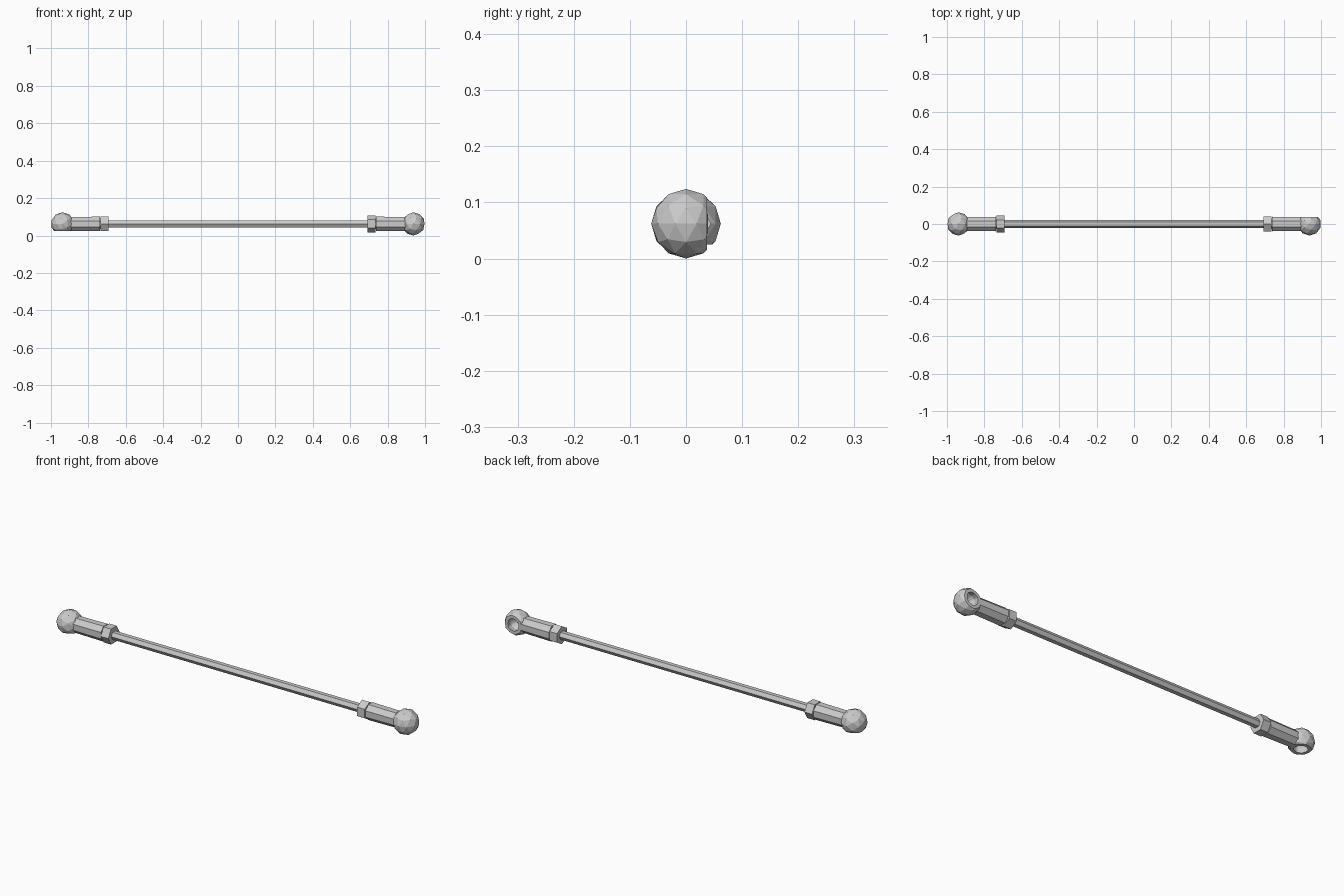
import bpy, bmesh
from math import pi
from mathutils import Matrix

if "Cube" in bpy.data.objects:
    bpy.data.objects.remove(bpy.data.objects["Cube"])

R = 0.062            # ball radius, also height of the axis
CUT = 0.037          # distance of the flat socket face from the ball centre
CENTRE = Matrix.Translation((0, 0, R))
RIGHT = CENTRE
LEFT = CENTRE @ Matrix.Rotation(pi / 2, 4, 'X') @ Matrix.Rotation(pi, 4, 'Z')


def finish(bm, name, mat):
    bmesh.ops.recalc_face_normals(bm, faces=bm.faces[:])
    me = bpy.data.meshes.new(name)
    bm.to_mesh(me)
    bm.free()
    ob = bpy.data.objects.new(name, me)
    bpy.context.collection.objects.link(ob)
    ob.matrix_world = mat


def prism(name, mat, x0, x1, r0, r1, sides, turn=0.0):
    bm = bmesh.new()
    m = (Matrix.Translation(((x0 + x1) / 2, 0, 0)) @ Matrix.Rotation(pi / 2, 4, 'Y')
         @ Matrix.Rotation(turn, 4, 'Z'))
    bmesh.ops.create_cone(bm, cap_ends=True, segments=sides, radius1=r0, radius2=r1,
                          depth=x1 - x0, matrix=m)
    finish(bm, name, mat)


def ball_socket(name, mat):
    bm = bmesh.new()
    bmesh.ops.create_icosphere(bm, subdivisions=2, radius=R,
                               matrix=Matrix.Translation((1 - R, 0, 0)))
    # slice the ball flat on its open side
    cut = bmesh.ops.bisect_plane(bm, geom=bm.verts[:] + bm.edges[:] + bm.faces[:],
                                 plane_co=(0, CUT, 0), plane_no=(0, 1, 0), clear_outer=True)
    rim = [e for e in cut['geom_cut'] if isinstance(e, bmesh.types.BMEdge)]
    bmesh.ops.contextual_create(bm, geom=rim)
    cap = max(bm.faces, key=lambda f: f.calc_center_median().y)
    # replace the cap by a flat ring and a hollow cup
    for scale, depth in ((0.66, 0.0), (1.1, 0.025), (0.6, 0.03)):
        new = bmesh.ops.extrude_discrete_faces(bm, faces=[cap])['faces'][0]
        c = new.calc_center_median()
        for v in new.verts:
            v.co = c + (v.co - c) * scale
            v.co.y -= depth
        cap = new
    finish(bm, name, mat)


for side, mat in (("right", RIGHT), ("left", LEFT)):
    ball_socket(side + "_ball_socket", mat)
    # tapered neck, collar gap and hex nut
    prism(side + "_socket_neck", mat, 0.738, 0.895, 0.042, 0.040, 8, pi / 8)
    prism(side + "_thread", mat, 0.70, 0.76, 0.03, 0.03, 8, pi / 8)
    prism(side + "_lock_nut", mat, 0.692, 0.734, 0.045, 0.045, 6, pi / 6)

# long hexagonal rod
prism("rod", CENTRE, -0.72, 0.72, 0.021, 0.021, 6)
